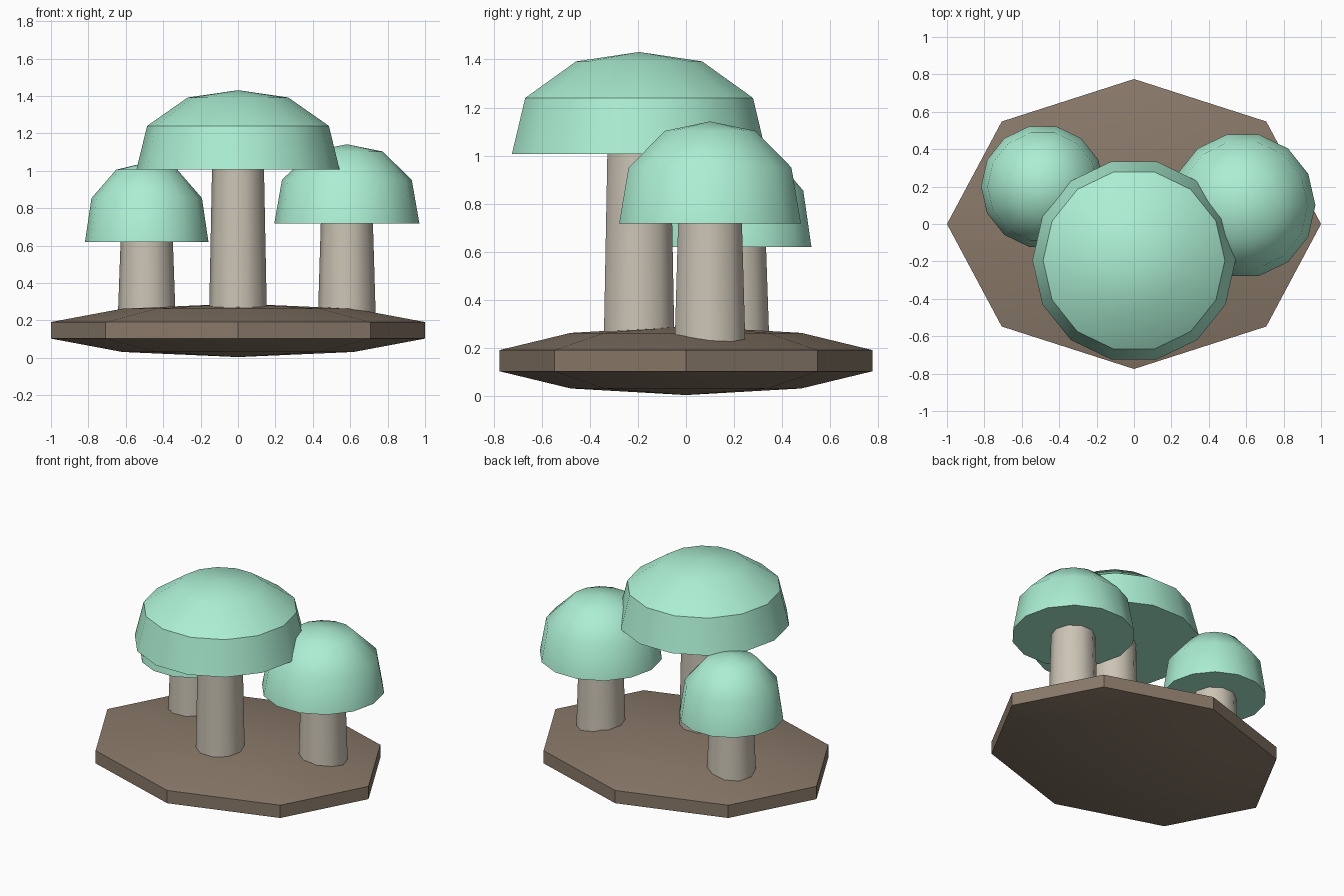
import bpy, bmesh
from math import sin, cos, pi, radians

if "Cube" in bpy.data.objects:
    bpy.data.objects.remove(bpy.data.objects["Cube"])


def material(name, rgb):
    m = bpy.data.materials.new(name)
    m.diffuse_color = (*rgb, 1)
    m.use_nodes = True
    m.node_tree.nodes["Principled BSDF"].inputs["Base Color"].default_value = m.diffuse_color
    return m


EARTH = material("earth", (0.25, 0.19, 0.14))
STEM = material("stem", (0.60, 0.55, 0.46))
MINT = material("mint", (0.41, 0.86, 0.65))


def lathe(name, profile, sides, location, mat):
    """Turn (radius, z) points about z; zero radius makes a pole, open ends are capped."""
    bm = bmesh.new()
    rings = []
    for r, z in profile:
        if r == 0:
            rings.append([bm.verts.new((0, 0, z))] * sides)
        else:
            rings.append([bm.verts.new((r * cos(2 * pi * i / sides), r * sin(2 * pi * i / sides), z))
                          for i in range(sides)])
    for a, b in zip(rings, rings[1:]):
        for i in range(sides):
            j = (i + 1) % sides
            bm.faces.new(list(dict.fromkeys((a[i], a[j], b[j], b[i]))))
    for ring, (r, z) in ((rings[0], profile[0]), (rings[-1], profile[-1])):
        if r > 0:
            bm.faces.new(ring)
    bmesh.ops.recalc_face_normals(bm, faces=bm.faces)
    mesh = bpy.data.meshes.new(name)
    bm.to_mesh(mesh)
    bm.free()
    mesh.materials.append(mat)
    ob = bpy.data.objects.new(name, mesh)
    ob.location = location
    bpy.context.collection.objects.link(ob)
    bpy.ops.object.select_all(action='DESELECT')
    ob.select_set(True)
    bpy.context.view_layer.objects.active = ob
    bpy.ops.object.shade_smooth_by_angle(angle=radians(40))
    return ob


# Ground: flattened eight-sided ball with five bands
R, H = 1 / sin(2 * pi / 5), 0.143
ball = [(0 if k in (0, 5) else R * sin(k * pi / 5), -H * cos(k * pi / 5)) for k in range(6)]
ground = lathe("ground_mound", ball, 8, (0, 0, 0.147), EARTH)
ground.scale.y = 0.775

# Mushrooms: tapered stem and domed cap
CAP_HEIGHT = 0.425
CAP = [(1, 0), (0.895, 0.55), (0.495, 0.908), (0, 1)]
for name, x, y, rim_z, radius in (("middle", 0, -0.195, 1.006, 0.543),
                                  ("right", 0.582, 0.1, 0.717, 0.388),
                                  ("left", -0.488, 0.2, 0.62, 0.33)):
    lathe(name + "_stem", [(0.155, 0.2), (0.138, rim_z + 0.05)], 10, (x, y, 0), STEM)
    lathe(name + "_cap", [(r * radius, z * CAP_HEIGHT) for r, z in CAP], 14, (x, y, rim_z), MINT)
